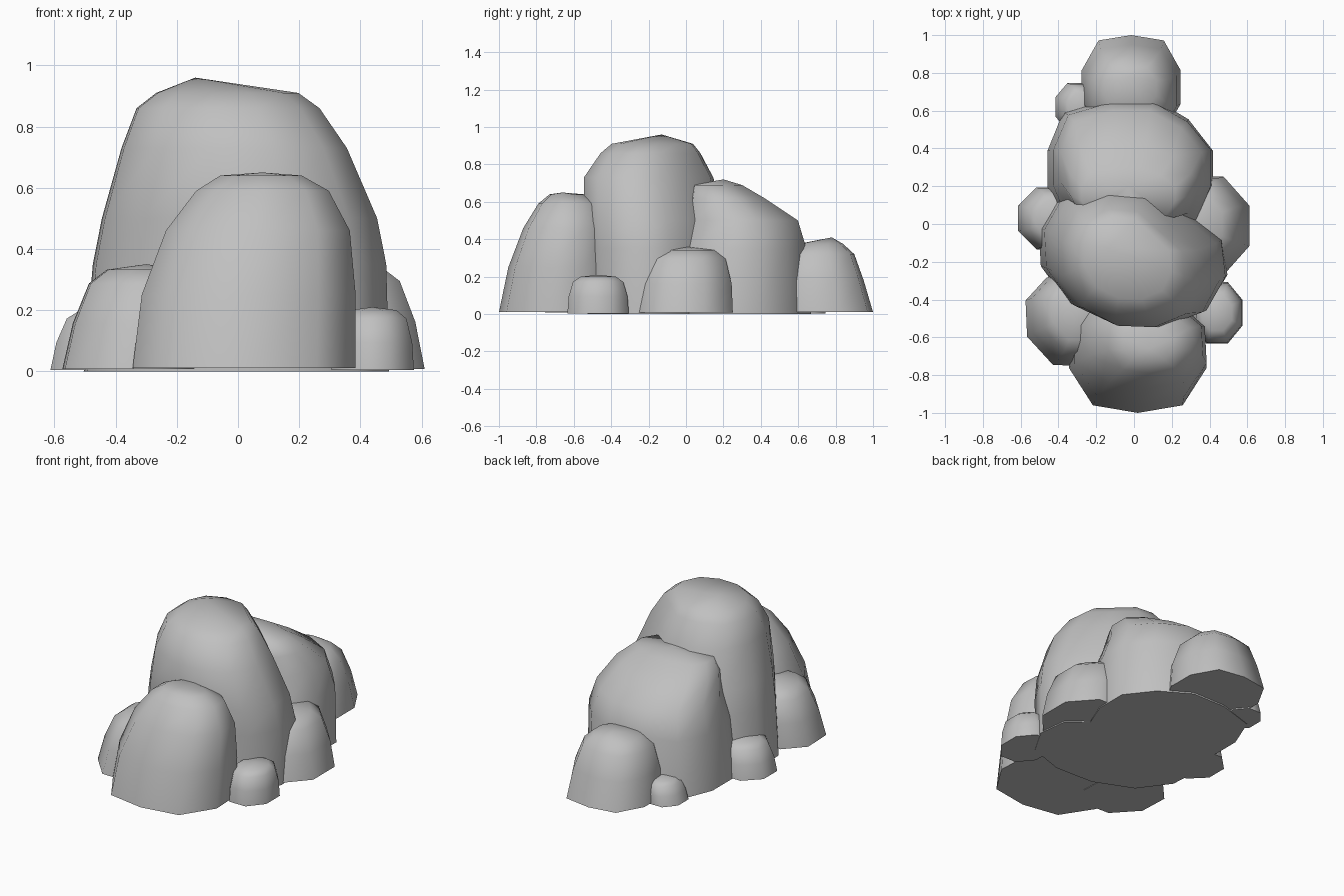
import bpy, bmesh, math

if "Cube" in bpy.data.objects:
    bpy.data.objects.remove(bpy.data.objects["Cube"], do_unlink=True)

stone = bpy.data.materials.new("grey stone")
stone.use_nodes = True
grey = (0.53, 0.53, 0.53, 1)
stone.diffuse_color = grey
stone.node_tree.nodes["Principled BSDF"].inputs["Base Color"].default_value = grey


def rounded_box(angle, power):
    """Point on a squarish unit outline."""
    c, s = math.cos(angle), math.sin(angle)
    r = (abs(c) ** power + abs(s) ** power) ** (-1 / power)
    return c * r, s * r


def rock(name, rings, apex, sides=10, power=2.6, skew=0, limit=2):
    """Loft stacked outlines (z, x_min, x_max, y_min, y_max), closed by a peak.
    Skew stretches the outline along one diagonal; limit cuts its back left corner."""
    bm = bmesh.new()
    loops = []
    for z, x0, x1, y0, y1 in rings:
        loop = []
        for i in range(sides):
            angle = (i + 0.5) * math.tau / sides
            u = rounded_box(angle + skew / 2, power)[0]
            v = rounded_box(angle - skew / 2, power)[1]
            cut = max(0, u + v - limit) / 2
            loop.append(bm.verts.new(((x0 + x1) / 2 + (u - cut) * (x1 - x0) / 2,
                                      (y0 + y1) / 2 + (v - cut) * (y1 - y0) / 2, z)))
        loops.append(loop)
    bm.faces.new(loops[0][::-1])
    for low, high in zip(loops, loops[1:]):
        for i in range(sides):
            j = (i + 1) % sides
            bm.faces.new((low[i], low[j], high[j], high[i]))
    peak = bm.verts.new(apex)
    for i in range(sides):
        bm.faces.new((loops[-1][i], loops[-1][(i + 1) % sides], peak))
    mesh = bpy.data.meshes.new(name)
    bm.to_mesh(mesh)
    bm.free()
    mesh.materials.append(stone)
    obj = bpy.data.objects.new(name, mesh)
    bpy.context.collection.objects.link(obj)
    bpy.ops.object.select_all(action='DESELECT')
    obj.select_set(True)
    bpy.context.view_layer.objects.active = obj
    bpy.ops.object.shade_smooth_by_angle(angle=math.radians(60))


def boulder(name, x, y, half_x, half_y, height, lean=(0, 0), skew=0):
    """Small blocky rock from a shared profile; its top shifts by lean."""
    rings = []
    for level, width in ((0.02, 1), (0.45, 0.96), (0.82, 0.82), (0.95, 0.58)):
        cx, cy = x + lean[0] * level, y + lean[1] * level
        rings.append((height * level, cx - half_x * width, cx + half_x * width,
                      cy - half_y * width, cy + half_y * width))
    rock(name, rings, (x + lean[0], y + lean[1], height), 8, skew=skew)


# Large rocks
rock("main_rock", [
    (0, -0.51, 0.50, -0.53, 0.24),
    (0.35, -0.48, 0.49, -0.54, 0.23),
    (0.50, -0.45, 0.46, -0.55, 0.21),
    (0.73, -0.385, 0.36, -0.55, 0.15),
    (0.86, -0.335, 0.27, -0.46, 0.08),
    (0.91, -0.27, 0.20, -0.40, 0.04),
], (-0.14, -0.13, 0.96), sides=12, power=2.3, skew=0.12, limit=1.12)

rock("front_rock", [
    (0.01, -0.35, 0.39, -1.0, -0.30),
    (0.25, -0.32, 0.39, -0.95, -0.32),
    (0.46, -0.24, 0.37, -0.87, -0.36),
    (0.59, -0.14, 0.30, -0.79, -0.42),
    (0.64, -0.06, 0.21, -0.73, -0.54),
], (0.08, -0.66, 0.65), power=2.8, limit=1.25)

rock("back_rock", [
    (0, -0.46, 0.42, -0.10, 0.67),
    (0.35, -0.43, 0.41, -0.05, 0.645),
    (0.50, -0.39, 0.36, 0, 0.60),
    (0.62, -0.34, 0.30, 0, 0.42),
    (0.69, -0.28, 0.22, 0.02, 0.30),
], (-0.03, 0.2, 0.72), sides=12, power=3.2, limit=1.4)

rock("tail_rock", [
    (0.01, -0.28, 0.25, 0.45, 1.0),
    (0.18, -0.26, 0.23, 0.46, 0.95),
    (0.32, -0.22, 0.18, 0.50, 0.90),
    (0.375, -0.16, 0.12, 0.60, 0.84),
], (-0.03, 0.78, 0.41), power=3)

# Small rocks around the foot
boulder("left_side_boulder", 0.38, -0.01, 0.24, 0.27, 0.36, (-0.05, 0.01))
boulder("left_front_boulder", 0.44, -0.47, 0.14, 0.17, 0.21)
boulder("right_front_boulder", -0.36, -0.52, 0.22, 0.24, 0.35, (0.06, 0.04), 0.15)
boulder("right_side_boulder", -0.45, 0.03, 0.17, 0.17, 0.21, (0.03, 0))
boulder("right_back_boulder", -0.31, 0.62, 0.11, 0.13, 0.14, (0.03, 0))
